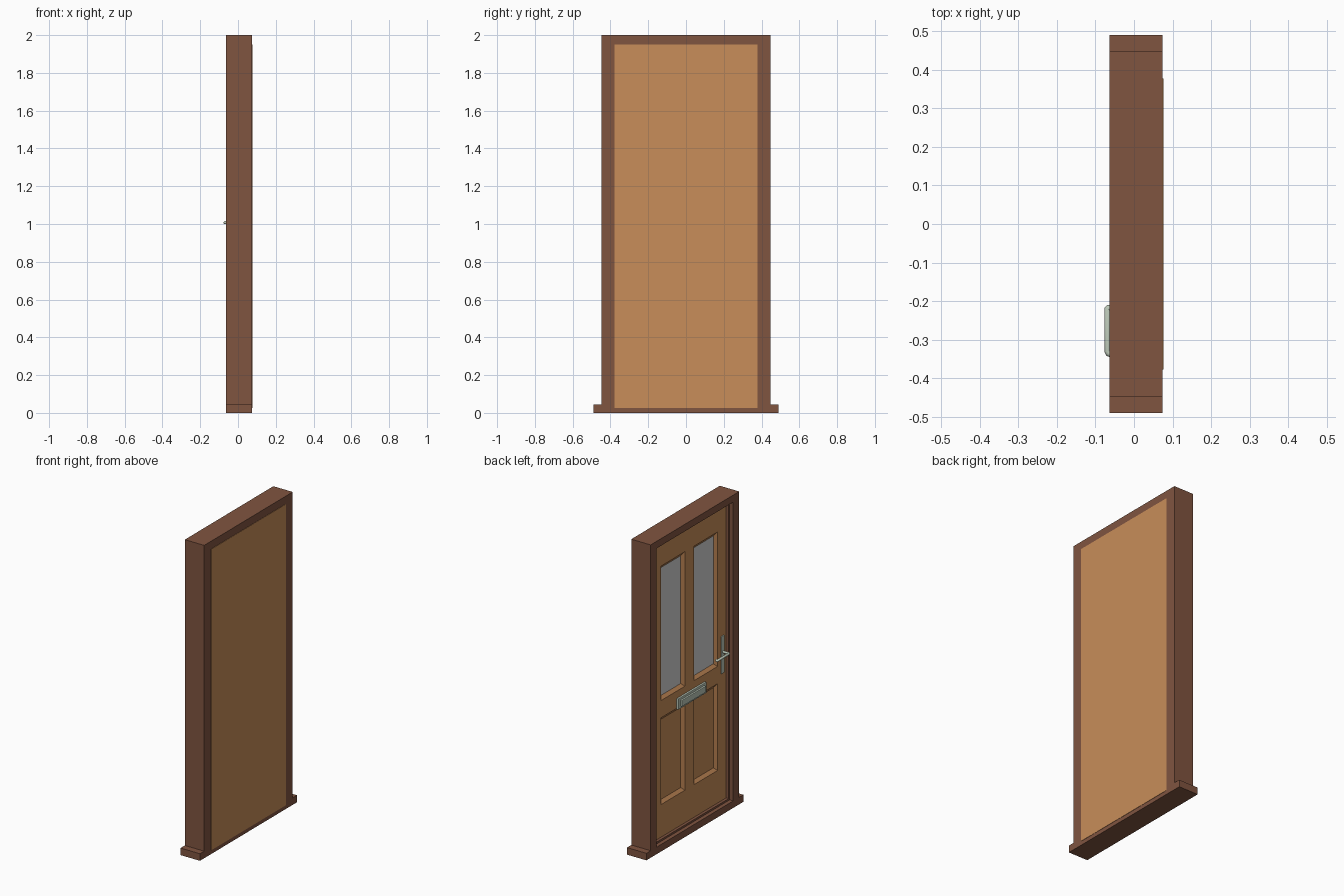
import bpy
import bmesh
from mathutils import Vector

cube = bpy.data.objects.get("Cube")
if cube:
    bpy.data.objects.remove(cube)


def material(name, rgb):
    mat = bpy.data.materials.new(name)
    mat.use_nodes = True
    mat.diffuse_color = (*rgb, 1)
    mat.node_tree.nodes["Principled BSDF"].inputs["Base Color"].default_value = (*rgb, 1)
    return mat


DARK_WOOD = material("dark brown wood", (0.216, 0.089, 0.051))
LIGHT_WOOD = material("light orange wood", (0.578, 0.266, 0.10))
GLASS = material("grey glass", (0.64, 0.64, 0.64))
METAL = material("pale metal", (0.50, 0.58, 0.48))


def add_mesh(name, bm, *mats):
    mesh = bpy.data.meshes.new(name)
    bm.to_mesh(mesh)
    bm.free()
    for mat in mats:
        mesh.materials.append(mat)
    obj = bpy.data.objects.new(name, mesh)
    bpy.context.collection.objects.link(obj)
    return obj


def box(name, x, y, z, mat, bevel=0):
    """Box from (min, max) pairs on each axis."""
    bm = bmesh.new()
    bmesh.ops.create_cube(bm, size=1)
    lo, hi = (Vector(v) for v in zip(x, y, z))
    for v in bm.verts:
        v.co = [(a + b) / 2 + c * (b - a) for a, b, c in zip(lo, hi, v.co)]
    obj = add_mesh(name, bm, mat)
    if bevel:
        mod = obj.modifiers.new("soft edges", "BEVEL")
        mod.width = bevel
        mod.segments = 2
    return obj


# Main dimensions
FRONT, STEP, FACE, BACK = -0.063, -0.038, -0.02, 0.074
HALF, SILL, TOP = 0.447, 0.045, 2.0
WIDE, NARROW = 0.387, 0.377        # stepped opening half widths
HEAD_HIGH, HEAD_LOW = 1.955, 1.947

# Frame: sill, head and jambs, each with a rebate step
box("sill", (FRONT, BACK), (-0.49, 0.49), (0, SILL), DARK_WOOD)
box("threshold", (STEP, 0.06), (-WIDE, WIDE), (SILL, SILL + 0.012), DARK_WOOD)
box("head", (FRONT, BACK), (-HALF, HALF), (HEAD_HIGH, TOP), DARK_WOOD)
box("head_stop", (STEP, BACK), (-WIDE, WIDE), (HEAD_LOW, HEAD_HIGH), DARK_WOOD)
for side, s in (("left", 1), ("right", -1)):
    box(side + "_jamb", (FRONT, BACK), sorted((s * WIDE, s * HALF)),
        (SILL, HEAD_HIGH), DARK_WOOD)
    box(side + "_jamb_stop", (STEP, BACK), sorted((s * NARROW, s * WIDE)),
        (SILL, HEAD_LOW), DARK_WOOD)

# Door slab: a grid face whose panel cells are inset with sloping mouldings
ys = (-0.378, -0.29, -0.05, 0.04, 0.28, 0.378)
zs = (0.025, 0.265, 0.82, 0.93, 1.79, 1.95)
bm = bmesh.new()
grid = [[bm.verts.new((FACE, y, z)) for y in ys] for z in zs]
cells = {}
for r in range(len(zs) - 1):
    for c in range(len(ys) - 1):
        cells[r, c] = bm.faces.new((grid[r][c], grid[r][c + 1],
                                    grid[r + 1][c + 1], grid[r + 1][c]))
extruded = bmesh.ops.extrude_face_region(bm, geom=list(bm.faces), use_keep_orig=True)
back_verts = [g for g in extruded["geom"] if isinstance(g, bmesh.types.BMVert)]
bmesh.ops.translate(bm, verts=back_verts, vec=(BACK + 0.002 - FACE, 0, 0))
bmesh.ops.recalc_face_normals(bm, faces=bm.faces)
panels = [cells[r, c] for r in (1, 3) for c in (1, 3)]
bmesh.ops.inset_individual(bm, faces=panels, thickness=0.03, depth=-0.015)
for face in panels:
    if face.calc_center_median().z > 1:
        face.material_index = 1
add_mesh("door", bm, LIGHT_WOOD, GLASS)

# Letter box: plate and hinged flap
box("letter_plate", (-0.034, FACE), (-0.16, 0.125), (0.815, 0.885), METAL, 0.003)
box("letter_flap", (-0.045, -0.03), (-0.14, 0.105), (0.83, 0.87), METAL, 0.003)

# Handle: back plate and bent lever
box("handle_plate", (-0.027, FACE), (-0.352, -0.322), (0.87, 1.11), METAL, 0.003)
curve = bpy.data.curves.new("handle_lever", "CURVE")
curve.dimensions = "3D"
curve.bevel_depth = 0.008
curve.bevel_resolution = 3
curve.use_fill_caps = True
path = [(-0.02, -0.338), (-0.06, -0.338), (-0.066, -0.336), (-0.069, -0.33),
        (-0.069, -0.22), (-0.067, -0.218), (-0.06, -0.218)]
spline = curve.splines.new("POLY")
spline.points.add(len(path) - 1)
for point, (x, y) in zip(spline.points, path):
    point.co = (x, y, 1.007, 1)
curve.materials.append(METAL)
lever = bpy.data.objects.new("handle_lever", curve)
bpy.context.collection.objects.link(lever)
